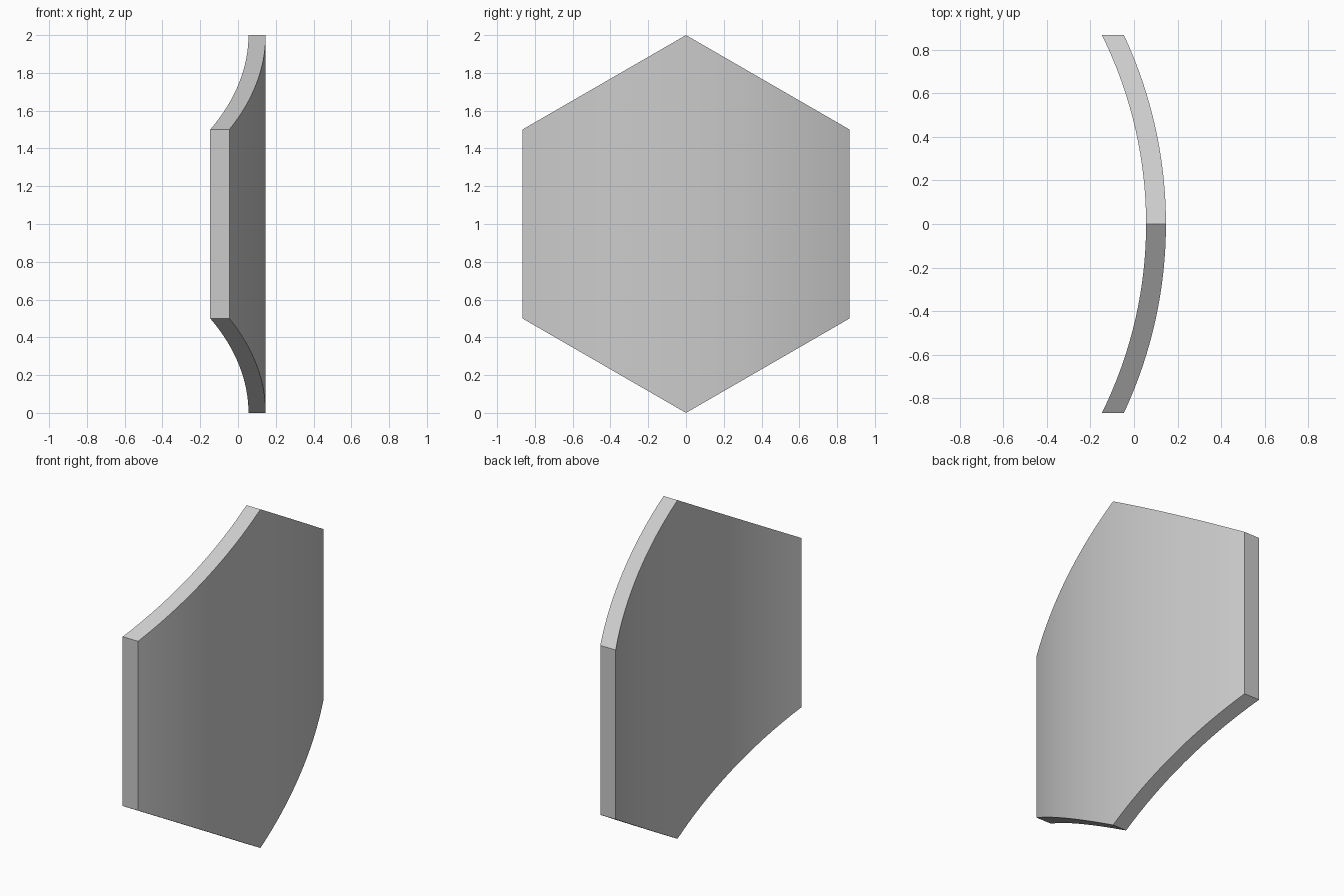
import bpy, bmesh, math

if "Cube" in bpy.data.objects:
    bpy.data.objects.remove(bpy.data.objects["Cube"])

HALF_W = math.sqrt(3) / 2      # hexagon half width, with unit side length
R_IN, R_OUT = 1.952, 2.043     # concentric radii of the two curved faces
CX = 0.1465 - R_OUT            # x of the curvature axis
SEGMENTS = 32

bm = bmesh.new()

# Columns across the width: inner/outer points on the lower and upper hexagon edges
columns = []
for i in range(SEGMENTS + 1):
    y = HALF_W * (2 * i / SEGMENTS - 1)
    rise = 0.5 * abs(y) / HALF_W
    x_in, x_out = (CX + math.sqrt(r * r - y * y) for r in (R_IN, R_OUT))
    section = [(x_in, rise), (x_out, rise), (x_out, 2 - rise), (x_in, 2 - rise)]
    columns.append([bm.verts.new((x, y, z)) for x, z in section])

# Skin between neighbouring columns, then the two vertical end faces
for a, b in zip(columns, columns[1:]):
    for k in range(4):
        n = (k + 1) % 4
        bm.faces.new((a[k], a[n], b[n], b[k]))
bm.faces.new(columns[0])
bm.faces.new(columns[-1])
bmesh.ops.recalc_face_normals(bm, faces=bm.faces)

mesh = bpy.data.meshes.new("curved_hexagon_panel")
bm.to_mesh(mesh)
bm.free()
panel = bpy.data.objects.new("curved_hexagon_panel", mesh)
bpy.context.collection.objects.link(panel)

# Smooth curved faces with crisp rim
bpy.context.view_layer.objects.active = panel
panel.select_set(True)
bpy.ops.object.shade_smooth_by_angle(angle=math.radians(30))
